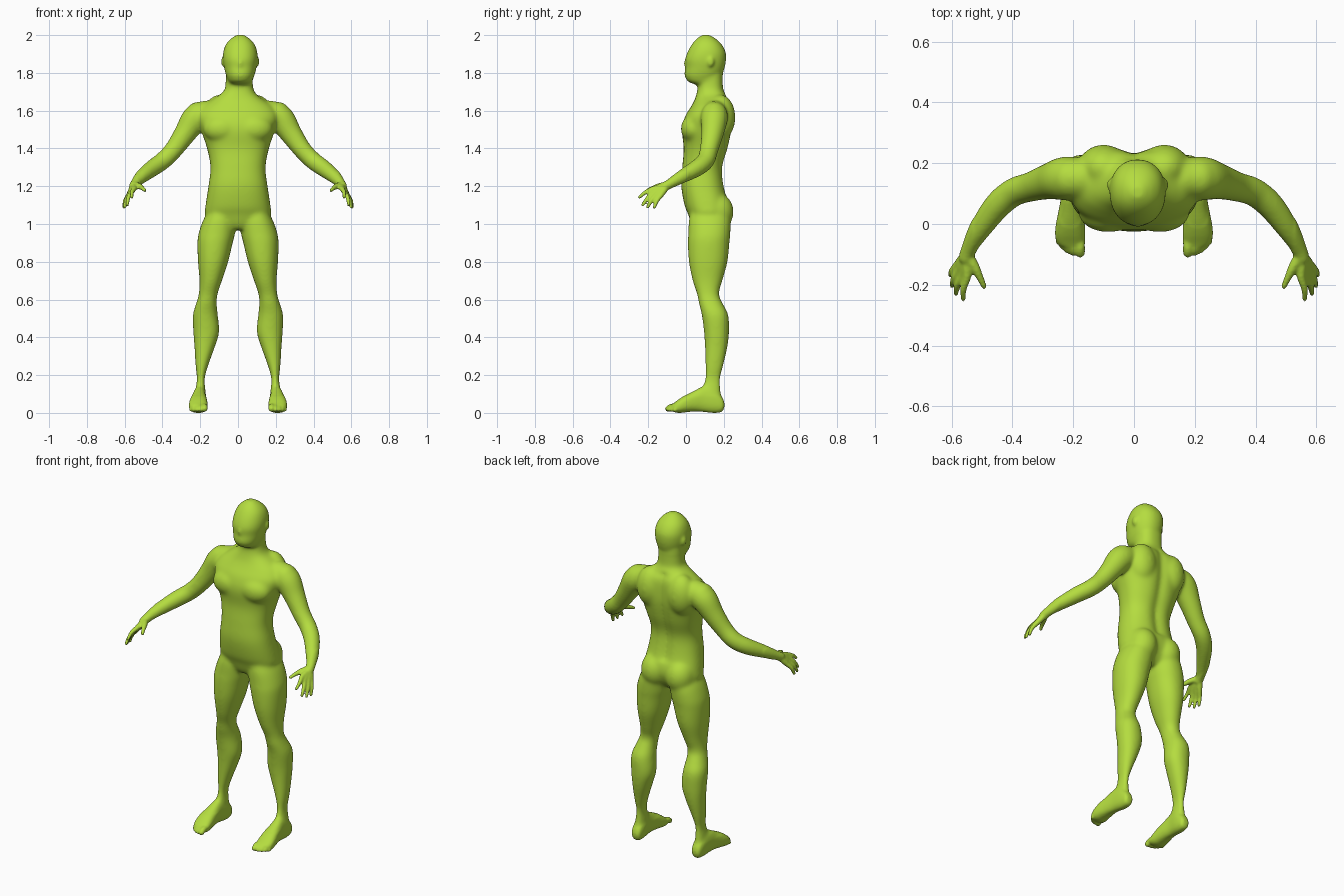
import bpy, bmesh, math
from mathutils import Vector, Matrix

if "Cube" in bpy.data.objects:
    bpy.data.objects.remove(bpy.data.objects["Cube"])

bm = bmesh.new()


def spline(rows, sub=5):
    """Catmull-Rom interpolation through rows of numbers."""
    out = []
    for i in range(len(rows) - 1):
        a, b = rows[i], rows[i + 1]
        p = rows[max(i - 1, 0)]
        n = rows[min(i + 2, len(rows) - 1)]
        for k in range(sub):
            t = k / sub
            out.append([0.5 * (2 * B + (C - A) * t + (2 * A - 5 * B + 4 * C - D) * t * t
                               + (3 * B - A - 3 * C + D) * t ** 3)
                        for A, B, C, D in zip(p, a, b, n)])
    out.append(list(rows[-1]))
    return out


def skin(rings):
    """Join rings of points into a closed surface."""
    vs = [[bm.verts.new(p) for p in r] for r in rings]
    n = len(vs[0])
    for a, b in zip(vs, vs[1:]):
        for i in range(n):
            bm.faces.new((a[i], a[(i + 1) % n], b[(i + 1) % n], b[i]))
    bm.faces.new(vs[0])
    bm.faces.new(vs[-1])


def loft(rows, power=2.0, side=1, along_y=False, groove=0.0, n=40):
    """Rows: level, then low and high limits on the two cross axes."""
    rings = []
    for lv, a0, a1, b0, b1 in spline(rows):
        ring = []
        for i in range(n):
            t = 2 * math.pi * i / n
            c, s = math.cos(t), math.sin(t)
            u = (a0 + a1) / 2 + (a1 - a0) / 2 * math.copysign(abs(c) ** (2 / power), c)
            v = (b0 + b1) / 2 + (b1 - b0) / 2 * math.copysign(abs(s) ** (2 / power), s)
            if groove and s > 0 and 1.15 < lv < 1.68:
                v -= groove * math.exp(-(u / 0.03) ** 2)
            ring.append((u * side, lv, v) if along_y else (u * side, v, lv))
        rings.append(ring)
    skin(rings)


def blob(c, r, side=1):
    m = Matrix.Translation((c[0] * side, c[1], c[2])) @ Matrix.Diagonal((*r, 1))
    bmesh.ops.create_uvsphere(bm, u_segments=24, v_segments=16, radius=1, matrix=m)


def tube(rows, side=1, n=20):
    """Round limb through x, y, z, radius rows, with round ends."""
    pts = spline(rows)
    rings = []
    for i, p in enumerate(pts):
        d = (Vector(pts[min(i + 1, len(pts) - 1)][:3]) - Vector(pts[max(i - 1, 0)][:3])).normalized()
        u = d.cross(Vector((0.3, 1, 0.2))).normalized()
        w = d.cross(u)
        ring = []
        for k in range(n):
            t = 2 * math.pi * k / n
            q = Vector(p[:3]) + (u * math.cos(t) + w * math.sin(t)) * p[3]
            ring.append((q.x * side, q.y, q.z))
        rings.append(ring)
    skin(rings)
    for p in (rows[0], rows[-1]):
        blob(p[:3], (p[3],) * 3, side)


# Torso and neck
torso = [(0.97, .05, .05, .17), (1.0, .12, .03, .20), (1.05, .172, .012, .225),
         (1.1, .172, -.008, .23), (1.2, .157, -.025, .205), (1.3, .146, -.02, .197),
         (1.4, .164, -.012, .225), (1.5, .197, -.022, .245), (1.57, .215, -.005, .248),
         (1.62, .19, .025, .245), (1.65, .15, .042, .237), (1.68, .105, .053, .215),
         (1.71, .072, .06, .198), (1.75, .066, .064, .195), (1.82, .064, .07, .195)]
loft([(z, -w, w + (.012 if z > 1.7 else 0), a, b) for z, w, a, b in torso], 2.35, groove=.018)

# Head, nose and ears
head = [(1.738, .045, .055, .13), (1.755, .062, .008, .16), (1.79, .076, -.008, .19),
        (1.83, .086, -.004, .205), (1.87, .092, -.005, .212), (1.91, .09, .008, .21),
        (1.95, .077, .03, .19), (1.98, .052, .055, .16), (2.001, .02, .085, .125)]
loft([(z, .012 - w, .012 + w, a, b) for z, w, a, b in head], 2.15)
blob((.013, .002, 1.85), (.013, .014, .026))
for s in (-1, 1):
    blob((.012 + s * .09, .13, 1.86), (.012, .02, .028))

leg = [(1.08, .03, .15, .03, .21), (1.02, .012, .185, .015, .235), (.95, .016, .209, .012, .235),
       (.9, .028, .215, .01, .23), (.8, .052, .212, .015, .22), (.7, .085, .204, .035, .193),
       (.63, .108, .208, .058, .175), (.58, .112, .222, .068, .195), (.52, .107, .239, .083, .224),
       (.43, .099, .237, .095, .228), (.35, .122, .231, .1, .22), (.25, .158, .225, .102, .198),
       (.18, .176, .218, .1, .182), (.12, .172, .226, .08, .185), (.06, .17, .23, .07, .19)]
foot = [(.203, .185, .215, .03, .055), (.19, .172, .228, .007, .085), (.15, .167, .235, .0, .125),
        (.09, .17, .24, .006, .14), (.045, .166, .248, .008, .12), (0, .162, .257, .004, .097),
        (-.035, .16, .26, 0, .075), (-.06, .162, .254, .004, .056), (-.075, .17, .24, .01, .045)]
toes = [(.177, -.095, .016), (.199, -.094, .012), (.217, -.088, .011), (.234, -.075, .011), (.249, -.058, .010)]
arm = [(.17, .15, 1.59, .065), (.225, .15, 1.56, .073), (.28, .14, 1.48, .06),
       (.34, .122, 1.395, .05), (.395, .105, 1.338, .048), (.45, .06, 1.298, .046),
       (.505, -.015, 1.255, .038), (.543, -.083, 1.215, .026), (.552, -.11, 1.2, .025)]
# Knuckle and fingertip positions
fingers = [((.55, -.175, 1.187), (.561, -.247, 1.142)), ((.562, -.168, 1.172), (.586, -.229, 1.102)),
           ((.574, -.152, 1.16), (.599, -.203, 1.09)), ((.58, -.133, 1.152), (.604, -.168, 1.088))]

for s in (-1, 1):
    # Chest, back, shoulder and seat muscles
    blob((.085, .04, 1.505), (.1, .068, .075), s)
    blob((.1, .185, 1.565), (.085, .077, .12), s)
    blob((.213, .15, 1.57), (.068, .072, .078), s)
    blob((.082, .165, 1.065), (.083, .088, .1), s)
    # Leg and foot
    loft(leg, 2.15, s)
    loft(foot, 2.4, s, along_y=True)
    for x, y, r in toes:
        tube([(x, -.03, .035, r), (x, y + .02, .034, r), (x, y, r + .006, r)], s)
    # Arm, palm, fingers and thumb
    tube(arm, s)
    wrist = Vector((.55, -.1, 1.203))
    for k, t in fingers:
        k, t = Vector(k), Vector(t)
        mid = k.lerp(t, .5) + Vector((.006, -.003, .004))
        tube([(*wrist, .018), (*wrist.lerp(k, .5), .017), (*k, .014), (*mid, .0115), (*t, .009)], s)
    tube([(.545, -.105, 1.207, .018), (.522, -.145, 1.2, .016), (.506, -.178, 1.19, .012),
          (.493, -.206, 1.178, .0095)], s)

bmesh.ops.recalc_face_normals(bm, faces=bm.faces[:])
mesh = bpy.data.meshes.new("body")
bm.to_mesh(mesh)
bm.free()
body = bpy.data.objects.new("body", mesh)
bpy.context.collection.objects.link(body)
bpy.context.view_layer.objects.active = body
body.select_set(True)

# Fuse all parts into one skin
fuse = body.modifiers.new("fuse", 'REMESH')
fuse.mode = 'VOXEL'
fuse.voxel_size = 0.0058
bpy.ops.object.modifier_apply(modifier="fuse")

# Soften the joins, keeping fingers and toes crisp
bm = bmesh.new()
bm.from_mesh(body.data)
soft = [v for v in bm.verts if abs(v.co.x) < .53 and v.co.z > .09
        and not (abs(v.co.x) > .46 and v.co.y < -.09)]
face_soft = [v for v in soft if v.co.z < 1.78]
for i in range(24):
    bmesh.ops.smooth_vert(bm, verts=face_soft if i > 7 else soft, factor=.5,
                          use_axis_x=True, use_axis_y=True, use_axis_z=True)
for i in range(3):
    bmesh.ops.smooth_vert(bm, verts=bm.verts[:], factor=.5,
                          use_axis_x=True, use_axis_y=True, use_axis_z=True)
low = min(v.co.z for v in bm.verts)
for v in bm.verts:
    v.co.z -= low
for f in bm.faces:
    f.smooth = True
    f.material_index = 0
bm.to_mesh(body.data)
bm.free()

lime = bpy.data.materials.new("lime green")
lime.diffuse_color = (.46, .72, .05, 1)
lime.use_nodes = True
lime.node_tree.nodes["Principled BSDF"].inputs["Base Color"].default_value = lime.diffuse_color
body.data.materials.clear()
body.data.materials.append(lime)
